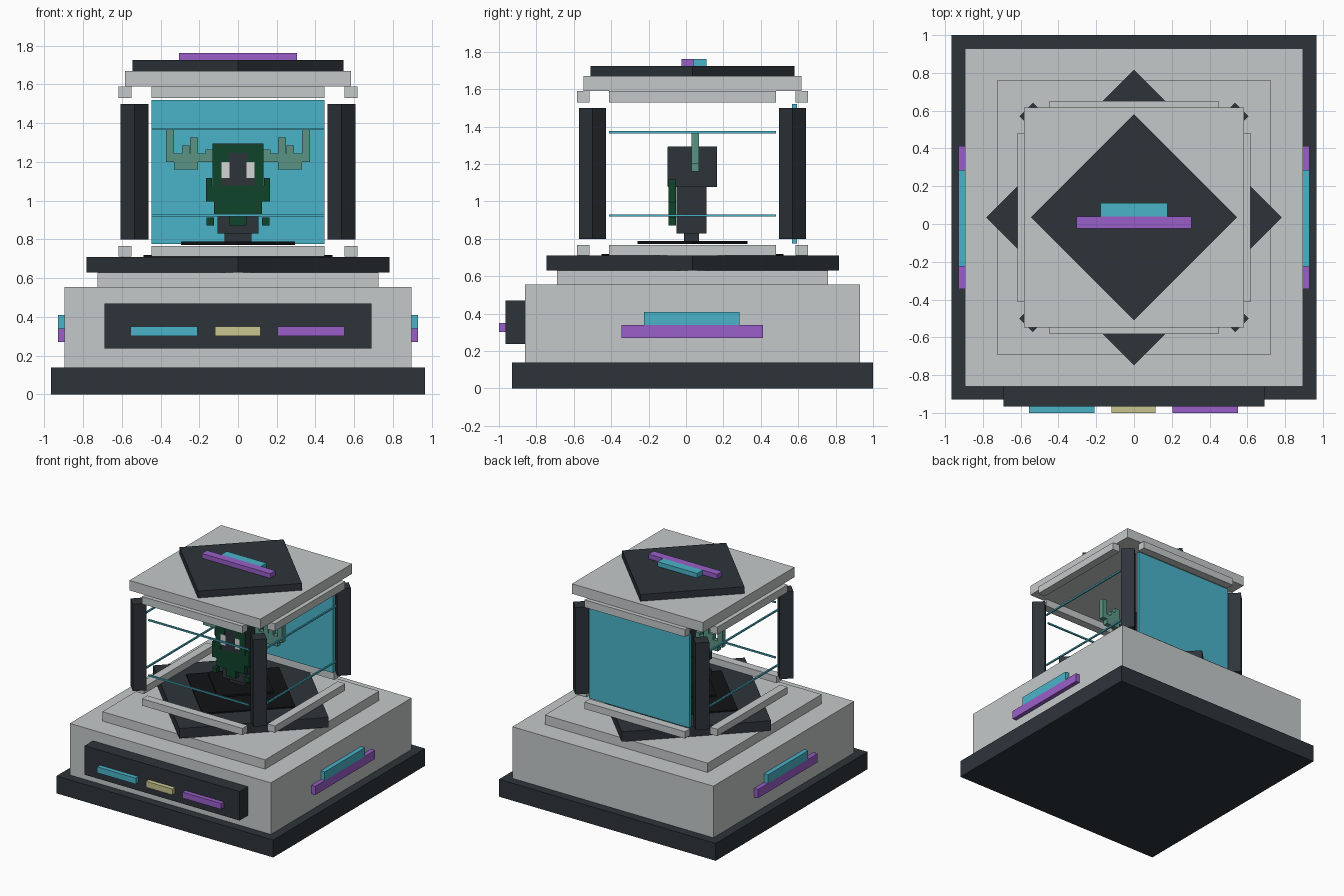
import bpy
from math import pi, sqrt

cube = bpy.data.objects.get("Cube")
if cube:
    bpy.data.objects.remove(cube, do_unlink=True)

CY = 0.035  # depth centre of the stacked tiers


def material(name, hexcode):
    rgb = [int(hexcode[i:i + 2], 16) / 255 for i in (0, 2, 4)]
    col = [c / 12.92 if c < 0.04045 else ((c + 0.055) / 1.055) ** 2.4 for c in rgb] + [1]
    m = bpy.data.materials.new(name)
    m.use_nodes = True
    m.diffuse_color = col
    m.node_tree.nodes["Principled BSDF"].inputs["Base Color"].default_value = col
    return m


GREY = material("light grey", "c5c9c9")
DARK = material("dark slate", "2d343a")
BLACK = material("near black", "111315")
CYAN = material("cyan", "4ab4c9")
PURPLE = material("purple", "9a5fc9")
YELLOW = material("pale yellow", "cac591")
GREEN = material("dark green", "0f432b")
MOSS = material("antler green", "5a9484")
WHITE = material("eye white", "d4d6d6")


def box(name, mat, x, y, z, turn=0):
    """Box from (min, max) ranges, optionally turned about z."""
    bpy.ops.mesh.primitive_cube_add(size=1, location=[(a + b) / 2 for a, b in (x, y, z)])
    o = bpy.context.object
    o.name = name
    o.data.name = name
    o.scale = [b - a for a, b in (x, y, z)]
    o.rotation_euler.z = turn
    o.data.materials.append(mat)
    return o


def slab(name, mat, half, z):
    return box(name, mat, (-half, half), (CY - half, CY + half), z)


def diamond(name, mat, reach, z, cx=0, cy=CY):
    h = reach / sqrt(2)
    return box(name, mat, (cx - h, cx + h), (cy - h, cy + h), z, pi / 4)


def mirrored(x, s):
    return tuple(sorted((x[0] * s, x[1] * s)))


# Stepped base
slab("base_plinth", DARK, 0.965, (0, 0.14))
slab("base_body", GREY, 0.895, (0.14, 0.555))
slab("base_step", GREY, 0.725, (0.555, 0.63))
diamond("stage_diamond", DARK, 0.782, (0.63, 0.71))
diamond("stage_inlay", BLACK, 0.487, (0.71, 0.72))
diamond("figure_stand", BLACK, 0.295, (0.772, 0.788))

# Front control panel
box("front_panel", DARK, (-0.69, 0.69), (-0.965, -0.86), (0.237, 0.47))
for name, mat, x in (("cyan_button", CYAN, (-0.555, -0.21)),
                     ("yellow_button", YELLOW, (-0.12, 0.115)),
                     ("purple_button", PURPLE, (0.205, 0.55))):
    box(name, mat, x, (-1, -0.965), (0.302, 0.35))

# Side light bars
for side, s in (("left", 1), ("right", -1)):
    x = mirrored((0.895, 0.93), s)
    box(side + "_purple_bar", PURPLE, x, (-0.345, 0.413), (0.27, 0.34))
    box(side + "_cyan_bar", CYAN, x, (-0.225, 0.287), (0.34, 0.41))

# Corner posts
for sx in (-1, 1):
    for sy in (-1, 1):
        diamond("corner_post", DARK, 0.072, (0.8, 1.5), sx * 0.535, CY + sy * 0.535)

# Lower and upper grey rails on all four sides
for level, z in (("lower", (0.712, 0.767)), ("upper", (1.53, 1.59))):
    for s in (-1, 1):
        near, far = mirrored((0.55, 0.617), s)
        box(level + "_cross_rail", GREY, (-0.447, 0.447), (CY + near, CY + far), z)
        box(level + "_side_rail", GREY, (near, far), (CY - 0.447, CY + 0.447), z)

# Thin cyan rods and rear glass
for z in (0.925, 1.37):
    zr = (z - 0.006, z + 0.006)
    box("front_rod", CYAN, (-0.447, 0.447), (-0.506, -0.494), zr)
    for s in (-1, 1):
        box("side_rod", CYAN, mirrored((0.529, 0.541), s), (CY - 0.447, CY + 0.447), zr)
box("rear_glass", CYAN, (-0.447, 0.447), (0.567, 0.594), (0.775, 1.52))

# Roof
slab("roof_slab", GREY, 0.583, (1.59, 1.67))
diamond("roof_diamond", DARK, 0.545, (1.67, 1.725))
box("roof_purple_bar", PURPLE, (-0.305, 0.305), (-0.025, 0.04), (1.725, 1.762))
box("roof_cyan_bar", CYAN, (-0.177, 0.177), (0.04, 0.11), (1.725, 1.762))

# Figure body and head
box("figure_legs", DARK, (-0.07, 0.07), (-0.01, 0.07), (0.78, 0.835))
box("figure_torso", DARK, (-0.105, 0.105), (-0.05, 0.11), (0.83, 1.08))
box("figure_head", DARK, (-0.132, 0.132), (-0.095, 0.165), (1.078, 1.295))

# Green hood painted round the face
skin = (-0.1, -0.095)
box("hood_brow", GREEN, (-0.132, 0.132), skin, (1.245, 1.29))
for s in (-1, 1):
    box("hood_cheek", GREEN, mirrored((0.085, 0.132), s), skin, (1.08, 1.245))
    box("hood_corner", GREEN, mirrored((0.05, 0.085), s), skin, (1.2, 1.245))
    box("eye", WHITE, mirrored((0.043, 0.084), s), skin, (1.118, 1.2))

# Cloak plate in stepped blocks
cloak = (-0.093, -0.053)
box("cloak_bib", GREEN, (-0.165, 0.165), cloak, (0.995, 1.077))
box("cloak_waist", GREEN, (-0.125, 0.125), cloak, (0.93, 0.995))
box("cloak_tip", GREEN, (-0.043, 0.043), cloak, (0.872, 0.93))
for s in (-1, 1):
    box("cloak_shoulder", GREEN, mirrored((0.133, 0.165), s), cloak, (1.077, 1.118))
    box("cloak_tassel", GREEN, mirrored((0.125, 0.163), s), cloak, (0.872, 0.913))

# Blocky antlers
for s in (-1, 1):
    for name, x, z in (("antler_beam", (0.125, 0.372), (1.2, 1.243)),
                       ("antler_palm", (0.207, 0.331), (1.16, 1.2)),
                       ("antler_outer_tine", (0.331, 0.372), (1.243, 1.365)),
                       ("antler_middle_tine", (0.25, 0.29), (1.243, 1.285)),
                       ("antler_inner_tine", (0.207, 0.248), (1.243, 1.325)),
                       ("antler_root", (0.125, 0.168), (1.243, 1.265))):
        box(name, MOSS, mirrored(x, s), (0.03, 0.07), z)
